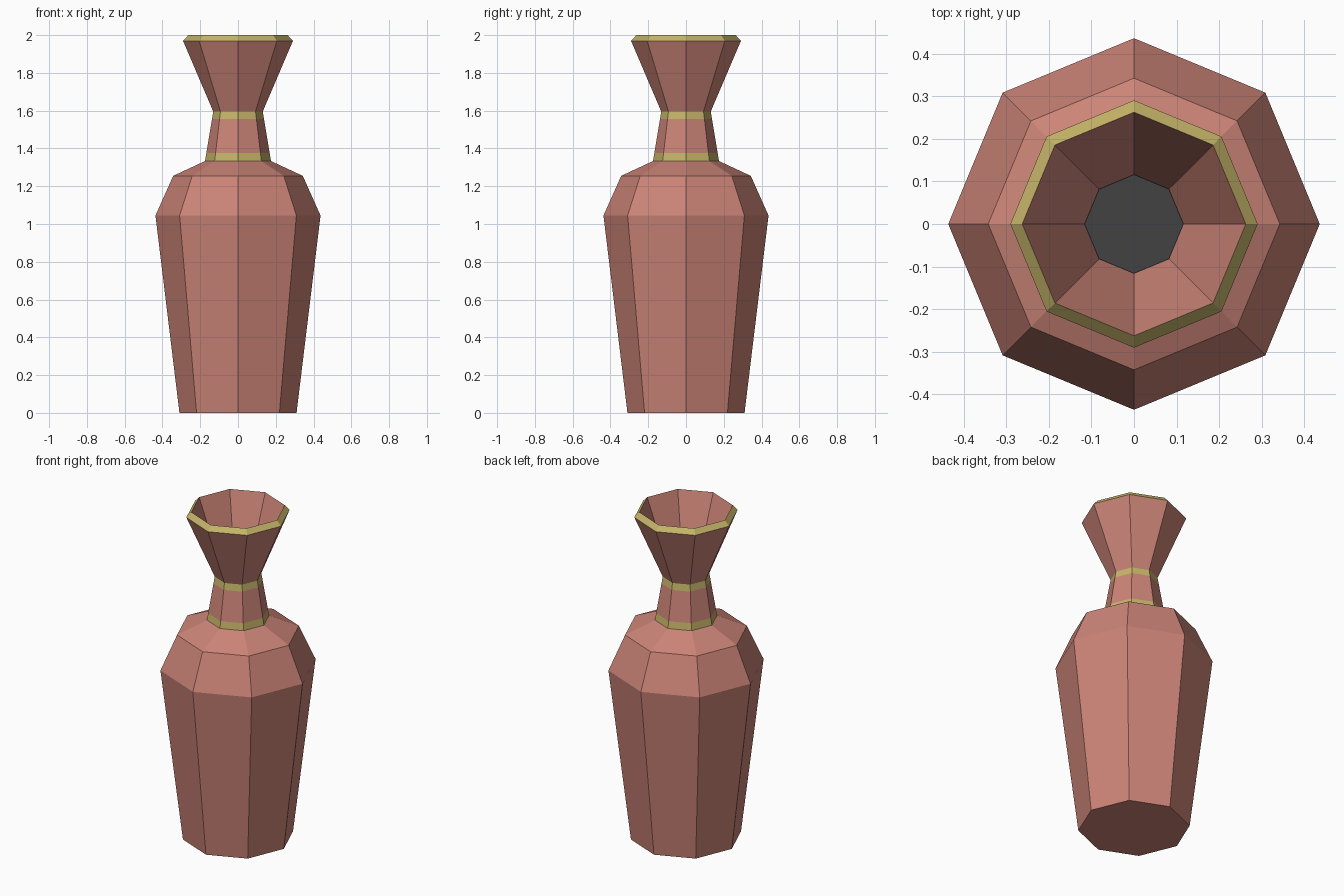
import bpy, bmesh, math

cube = bpy.data.objects.get("Cube")
if cube:
    bpy.data.objects.remove(cube, do_unlink=True)

SIDES = 8


def material(name, rgb):
    mat = bpy.data.materials.new(name)
    mat.use_nodes = True
    mat.diffuse_color = (*rgb, 1)
    mat.node_tree.nodes["Principled BSDF"].inputs["Base Color"].default_value = (*rgb, 1)
    return mat


clay = material("terracotta", (0.60, 0.23, 0.185))
gold = material("gold", (0.56, 0.46, 0.14))
dark = material("dark_hollow", (0.055, 0.055, 0.055))


def lathe(name, profile, mat, cap_start=False, cap_end=False):
    """Turn an (r, z) profile, outer side listed upwards, into a faceted shell."""
    bm = bmesh.new()
    turn = 2 * math.pi / SIDES
    rings = [[bm.verts.new((r * math.cos(i * turn), r * math.sin(i * turn), z))
              for i in range(SIDES)] for r, z in profile]
    for low, high in zip(rings, rings[1:]):
        for i in range(SIDES):
            j = (i + 1) % SIDES
            bm.faces.new((low[i], low[j], high[j], high[i]))
    if cap_start:
        bm.faces.new(rings[0][::-1])
    if cap_end:
        bm.faces.new(rings[-1])
    mesh = bpy.data.meshes.new(name)
    bm.to_mesh(mesh)
    bm.free()
    mesh.materials.append(mat)
    obj = bpy.data.objects.new(name, mesh)
    bpy.context.collection.objects.link(obj)
    return obj


# Body with closed base and sloping shoulders
lathe("body", [(0.31, 0), (0.437, 1.045), (0.343, 1.255), (0.175, 1.333)], clay, cap_start=True)

# Neck between two gold bands
lathe("lower_band", [(0.175, 1.333), (0.168, 1.375)], gold)
lathe("neck", [(0.168, 1.375), (0.138, 1.555)], clay)
lathe("upper_band", [(0.138, 1.555), (0.131, 1.595)], gold)

# Flared mouth, bevelled gold rim and inner funnel
lathe("mouth", [(0.131, 1.595), (0.291, 1.97)], clay)
lathe("rim", [(0.291, 1.97), (0.263, 2.0)], gold)
lathe("mouth_lining", [(0.263, 2.0), (0.117, 1.61)], clay)

# Dark opening at the bottom of the funnel
lathe("neck_opening", [(0.117, 1.61), (0.116, 1.605)], dark, cap_end=True)
